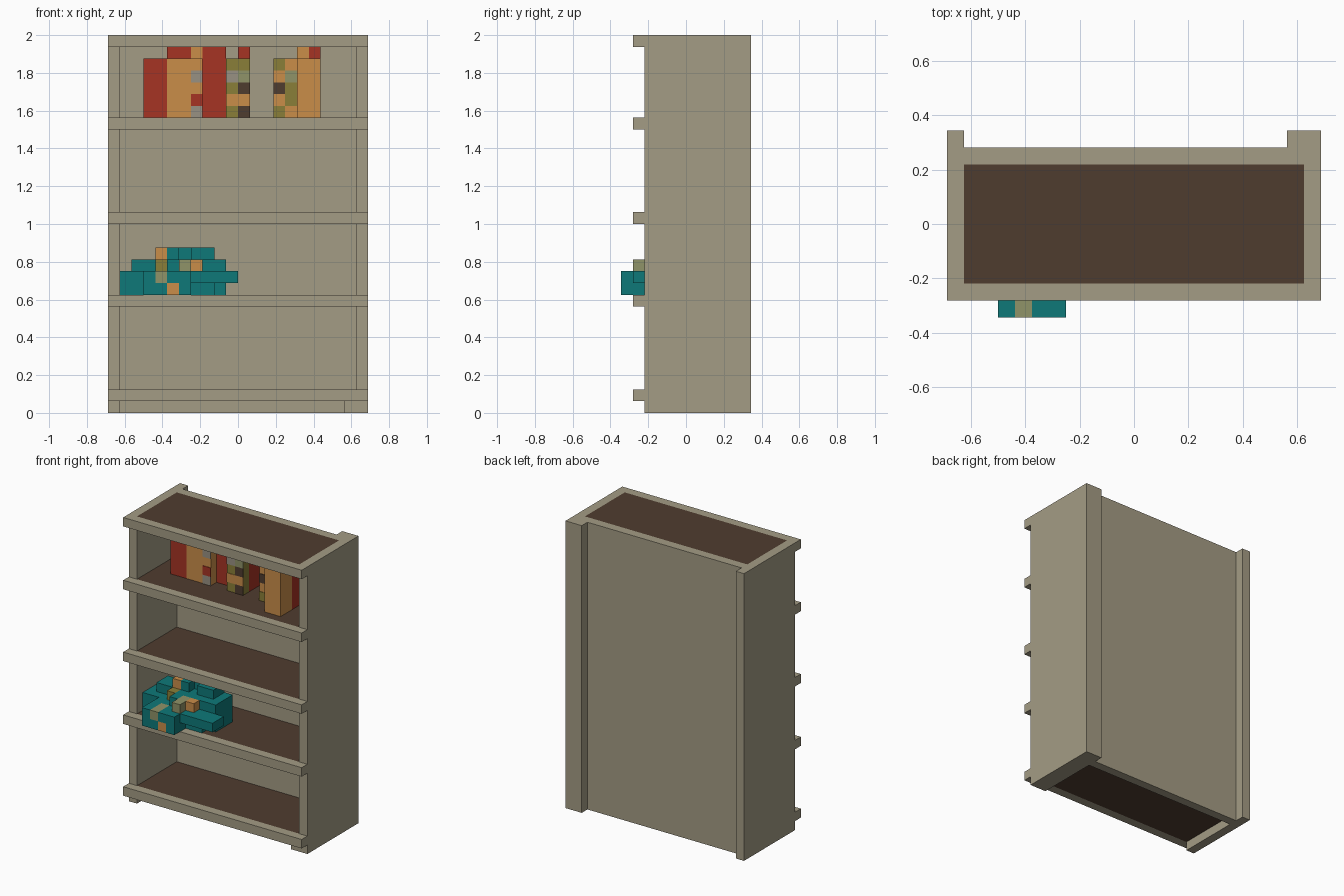
import bpy, bmesh
from mathutils import Vector

cube = bpy.data.objects.get("Cube")
if cube:
    bpy.data.objects.remove(cube, do_unlink=True)

U = 1 / 16  # size of one block


def lin(c):
    c /= 255
    return c / 12.92 if c <= 0.04045 else ((c + 0.055) / 1.055) ** 2.4


def material(name, r, g, b):
    m = bpy.data.materials.new(name)
    col = (lin(r), lin(g), lin(b), 1)
    m.diffuse_color = col
    m.use_nodes = True
    bsdf = next(n for n in m.node_tree.nodes if n.type == 'BSDF_PRINCIPLED')
    bsdf.inputs["Base Color"].default_value = col
    bsdf.inputs["Roughness"].default_value = 0.9
    return m


WOOD = material("pale_wood", 164, 156, 133)
BROWN = material("dark_brown", 79, 60, 47)
TEAL = material("teal", 14, 121, 121)
RED = material("red", 166, 51, 36)
ORANGE = material("orange", 202, 141, 73)
OLIVE = material("olive", 138, 127, 56)
SAGE = material("sage", 144, 147, 104)
GREY = material("warm_grey", 152, 145, 130)


def build(name, boxes):
    """boxes: (x0, x1, y0, y1, z0, z1, material) in blocks, y from the front"""
    bm = bmesh.new()
    mats = []
    for x0, x1, y0, y1, z0, z1, mat in boxes:
        if mat not in mats:
            mats.append(mat)
        made = bmesh.ops.create_cube(bm, size=1)["verts"]
        size = Vector((x1 - x0, y1 - y0, z1 - z0)) * U
        mid = Vector((x0 + x1, y0 + y1 - 11, z0 + z1)) * U / 2
        for v in made:
            v.co = Vector(a * b for a, b in zip(v.co, size)) + mid
        for f in {f for v in made for f in v.link_faces}:
            f.material_index = mats.index(mat)
    me = bpy.data.meshes.new(name)
    bm.to_mesh(me)
    bm.free()
    for m in mats:
        me.materials.append(m)
    ob = bpy.data.objects.new(name, me)
    bpy.context.scene.collection.objects.link(ob)
    return ob


def squares(name, x, y, rows):
    """thin painted squares on a book front, listed from the top row down"""
    boxes = []
    for r, row in enumerate(rows):
        for c, mat in enumerate(row):
            if mat:
                boxes.append((x + c, x + c + 1, y - 0.06, y, 29 - r, 30 - r, mat))
    build(name, boxes)


# Case
build("left_side", [(10, 11, 2, 11, 0, 32, WOOD)])
build("right_side", [(-11, -10, 2, 11, 0, 32, WOOD)])
build("back_panel", [(-10, 10, 9, 10, 0, 32, WOOD)])
build("back_post", [(9, 10, 10, 11, 0, 32, WOOD)])
build("left_foot", [(9, 10, 2, 9, 0, 1, WOOD)])

# Shelves with their front rails
for i, z in enumerate((1, 9, 16, 24, 31)):
    build(f"shelf_{i + 1}", [(-10, 10, 2, 9, z, z + 1, BROWN)])
    build(f"shelf_rail_{i + 1}", [(-11, 11, 1, 2, z, z + 1, WOOD)])

# Books on the upper shelf
build("red_book", [(-8, -6, 5, 8, 25, 30, RED)])
build("orange_book", [(-6, -3, 5, 6, 25, 30, ORANGE),
                      (-6, -4, 6, 8, 25, 31, RED),
                      (-4, -3, 6, 8, 25, 31, ORANGE)])
build("tall_red_book", [(-3, -1, 6, 8, 25, 31, RED)])
build("olive_book", [(-1, 1, 5, 6, 25, 30, OLIVE)])
build("thin_red_book", [(0, 1, 6, 8, 25, 31, RED)])
build("small_orange_books", [(3, 5, 5, 8, 25, 30, ORANGE)])
build("front_orange_books", [(5, 6, 3, 5, 25, 30, ORANGE),
                             (6, 7, 3, 5, 25, 30, ORANGE)])
build("tall_end_books", [(5, 6, 5, 7, 25, 31, ORANGE),
                         (6, 7, 5, 7, 25, 31, RED)])

# Painted squares on the spines
squares("orange_book_squares", -4, 5,
        [[None], [GREY], [None], [RED], [GREY]])
squares("olive_book_squares", -1, 5,
        [[None, None], [GREY, SAGE], [None, BROWN],
         [ORANGE, ORANGE], [None, BROWN]])
squares("small_book_squares", 3, 5,
        [[OLIVE, None], [None, SAGE], [BROWN, OLIVE],
         [None, OLIVE], [OLIVE, None]])

# Blocky creature on the second shelf
build("creature_snout", [
    (-8, -6, 0, 2, 10, 11, TEAL), (-6, -5, 0, 2, 10, 11, ORANGE),
    (-5, -4, 0, 2, 10, 11, TEAL), (-8, -7, 0, 2, 11, 12, TEAL),
    (-7, -6, 0, 2, 11, 12, SAGE), (-6, -5, 0, 2, 11, 12, TEAL),
    (-5, -4, 0, 1, 11, 12, TEAL), (-5, -4, 1, 2, 11, 12, ORANGE),
    (-5, -4, -0.0, 0.06, 11, 12, ORANGE)][:-1])
build("creature_body", [
    (-8, -4, 2, 6, 10, 12, TEAL), (-10, -8, 3, 6, 10, 12, TEAL),
    (-4, -1, 3, 6, 10, 13, TEAL), (-4, -2, 2, 3, 10, 11, TEAL)])
build("creature_arm", [(-4, 0, 1, 3, 11, 12, TEAL)])
build("creature_back", [
    (-9, -7, 4, 6, 12, 13, TEAL), (-7, -6, 3, 6, 12, 13, OLIVE),
    (-6, -5, 2, 6, 12, 13, TEAL), (-5, -4, 1, 3, 12, 13, SAGE),
    (-5, -4, 3, 6, 12, 13, TEAL), (-4, -3, 2, 3, 12, 13, ORANGE)])
build("creature_crest", [
    (-7, -6, 4, 6, 13, 14, ORANGE), (-6, -5, 4, 6, 13, 14, TEAL),
    (-5, -4, 5, 6, 13, 14, TEAL), (-4, -2, 4, 6, 13, 14, TEAL)])
